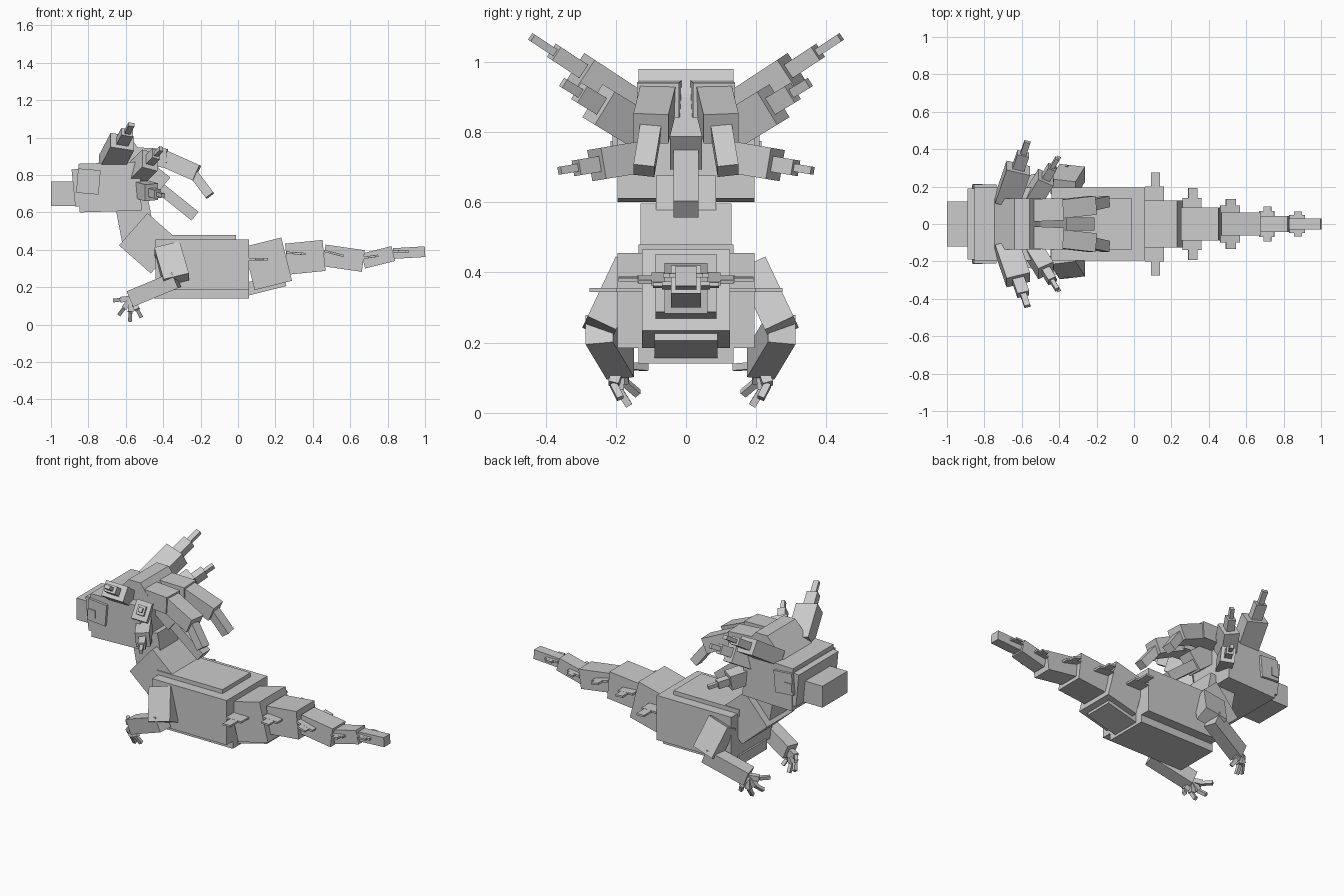
import bpy, bmesh
from math import cos, sin, radians
from mathutils import Vector

cube = bpy.data.objects.get("Cube")
if cube:
    bpy.data.objects.remove(cube, do_unlink=True)

grey = bpy.data.materials.new("plain grey")
grey.use_nodes = True
grey.diffuse_color = (.6, .6, .6, 1)
grey.node_tree.nodes["Principled BSDF"].inputs["Base Color"].default_value = grey.diffuse_color

ACROSS = Vector((0, 1, 0))
ALONG = Vector((1, 0, 0))


def finish(name, bm):
    bmesh.ops.recalc_face_normals(bm, faces=bm.faces)
    mesh = bpy.data.meshes.new(name)
    bm.to_mesh(mesh)
    bm.free()
    mesh.materials.append(grey)
    obj = bpy.data.objects.new(name, mesh)
    bpy.context.collection.objects.link(obj)


def beam(name, start, end, width, height, side=ACROSS):
    """Box from start to end, with its width measured along the side direction."""
    start, end = Vector(start), Vector(end)
    axis = end - start
    length = axis.length
    axis.normalize()
    side = (side - axis * side.dot(axis)).normalized()
    up = axis.cross(side)
    centre = (start + end) / 2
    bm = bmesh.new()
    bmesh.ops.create_cube(bm, size=1)
    for vert in bm.verts:
        along, out, rise = vert.co
        vert.co = centre + axis * along * length + side * out * width + up * rise * height
    finish(name, bm)


def middle(name, start, end, width, height):
    """Beam on the centre plane, given x and z of both ends."""
    beam(name, (start[0], 0, start[1]), (end[0], 0, end[1]), width, height)


def prism(name, profile, width):
    """Side profile in x and z, extruded across the body."""
    bm = bmesh.new()
    face = bm.faces.new([bm.verts.new((x, -width / 2, z)) for x, z in profile])
    made = bmesh.ops.extrude_face_region(bm, geom=[face])["geom"]
    moved = [item for item in made if isinstance(item, bmesh.types.BMVert)]
    bmesh.ops.translate(bm, vec=ACROSS * width, verts=moved)
    finish(name, bm)


def pair(name, start, end, width, height, side=ACROSS, shift=0):
    """The same beam on the left and on the right."""
    for label, sign in (("left", 1), ("right", -1)):
        flip = Vector((1, sign, 1))
        offset = ACROSS * shift
        beam(f"{label}_{name}", Vector(start) * flip + offset,
             Vector(end) * flip + offset, width, height, side)


def spine(name, start, end, width, height):
    """Pair of straight spikes in three steps, each thinner than the last."""
    start, end = Vector(start), Vector(end)
    stops = [start.lerp(end, part) for part in (0, .56, .8, 1)]
    for step, (root, tip) in enumerate(zip(stops, stops[1:])):
        shrink = .5 ** step
        pair(f"{name}_{step}", root, tip, width * shrink, height * shrink, ALONG)


# Torso with back and belly plates
middle("torso", (-.44, .32), (.06, .32), .39, .27)
middle("back_plate", (-.45, .46), (-.01, .46), .27, .04)
middle("belly_plate", (-.45, .17), (.06, .17), .27, .06)

# Tail, shrinking towards the tip, with a thin fin on every segment
joints = [Vector(p) for p in ((.06, .3), (.26, .35), (.46, .37), (.67, .34), (.83, .38), (1, .39))]
for index, (root, tip) in enumerate(zip(joints, joints[1:])):
    size = .25 * .7 ** index
    lift = Vector((0, size / 10))
    middle(f"tail_{index}", root, tip, size, size * .95)
    middle(f"fin_{index}", root + lift * 2, root.lerp(tip, .5) + lift, size * 1.6, .012)
    middle(f"fin_tip_{index}", root.lerp(tip, .15) + lift * 1.7,
           root.lerp(tip, .4) + lift * 1.2, size * 2.2, .011)
middle("tail_keel", (.05, .19), (.25, .24), .18, .07)

# Neck
middle("lower_neck", (-.39, .36), (-.56, .51), .26, .23)
middle("upper_neck", (-.53, .45), (-.57, .66), .17, .18)

# Head
middle("skull", (-.85, .73), (-.52, .74), .39, .26)
middle("face", (-.88, .73), (-.78, .74), .38, .2)
middle("snout", (-1, .7), (-.86, .7), .24, .13)
middle("cheeks", (-.86, .77), (-.74, .76), .42, .13)
middle("eyes", (-.86, .75), (-.81, .75), .43, .05)
prism("crest", [(-.75, .86), (-.64, .98), (-.56, .98), (-.5, .9), (-.53, .85)], .27)

# Horns, ears and jaw spines
spine("horn", (-.68, .12, .86), (-.57, .44, 1.07), .13, .09)
spine("ear", (-.55, .12, .8), (-.41, .35, .94), .09, .11)
spine("jaw_spine", (-.54, .12, .73), (-.4, .36, .69), .08, .09)

# Mane strands
pair("upper_strand", (-.6, .07, .9), (-.38, .08, .89), .12, .1)
pair("bent_strand", (-.4, .08, .89), (-.22, .1, .81), .1, .09)
pair("strand_tip", (-.24, .1, .81), (-.15, .12, .69), .06, .05)
middle("middle_strand", (-.56, .87), (-.4, .74), .09, .12)
middle("middle_strand_tip", (-.43, .74), (-.23, .58), .07, .06)

# Arms
LEAN = .013
elbow = Vector((-.33, .26, .24))
wrist = Vector((-.57, .2, .14))
pair("upper_arm", (-.38, .18, .41), elbow, .14, .09, ALONG, LEAN)
pair("forearm", elbow, wrist, .08, .09, ACROSS, LEAN)

# Fingers fan out from the wrist and curl inwards
for index in range(4):
    turn = radians(185 + index * 40)
    tip = wrist + Vector((cos(turn) * .09, index * .025 - .075, sin(turn) * .12))
    knuckle = wrist.lerp(tip, .6) + ACROSS * .02
    pair(f"finger_{index}", wrist, knuckle, .03, .03, ACROSS, LEAN)
    pair(f"fingertip_{index}", knuckle, tip, .02, .02, ACROSS, LEAN)
